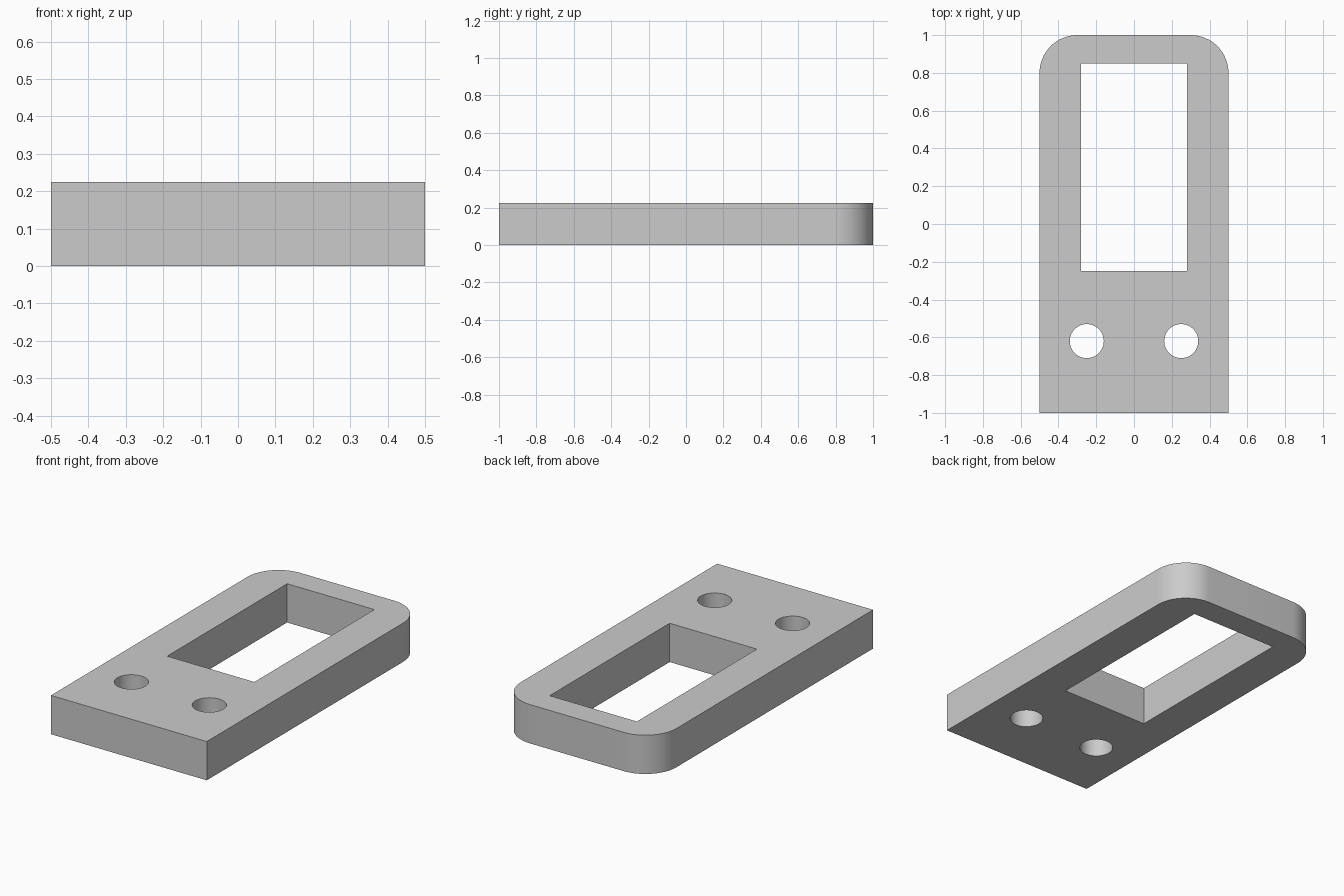
import bpy
import bmesh
from math import cos, sin, pi, radians

if "Cube" in bpy.data.objects:
    bpy.data.objects.remove(bpy.data.objects["Cube"], do_unlink=True)

HEIGHT = 0.225
HALF_WIDTH, HALF_LENGTH, CORNER = 0.5, 1.0, 0.2

grey = bpy.data.materials.new("plain grey")
grey.use_nodes = True
colour = (0.6, 0.6, 0.6, 1)
grey.diffuse_color = colour
grey.node_tree.nodes["Principled BSDF"].inputs["Base Color"].default_value = colour


def arc(cx, cy, radius, start, end, steps):
    """Points along an arc, both ends included."""
    angles = [start + (end - start) * i / steps for i in range(steps + 1)]
    return [(cx + radius * cos(a), cy + radius * sin(a)) for a in angles]


def prism(name, outline, bottom, top):
    """Extrude a counter-clockwise outline between two heights."""
    bm = bmesh.new()
    base = bm.faces.new([bm.verts.new((x, y, bottom)) for x, y in outline])
    up = bmesh.ops.extrude_face_region(bm, geom=[base], use_keep_orig=True)["geom"]
    verts = [v for v in up if isinstance(v, bmesh.types.BMVert)]
    bmesh.ops.translate(bm, verts=verts, vec=(0, 0, top - bottom))
    bmesh.ops.recalc_face_normals(bm, faces=bm.faces)
    mesh = bpy.data.meshes.new(name)
    bm.to_mesh(mesh)
    bm.free()
    mesh.materials.append(grey)
    obj = bpy.data.objects.new(name, mesh)
    bpy.context.collection.objects.link(obj)
    return obj


# Plate: square front corners, rounded back corners
cx, cy = HALF_WIDTH - CORNER, HALF_LENGTH - CORNER
outline = [(-HALF_WIDTH, -HALF_LENGTH), (HALF_WIDTH, -HALF_LENGTH)]
outline += arc(cx, cy, CORNER, 0, pi / 2, 16)
outline += arc(-cx, cy, CORNER, pi / 2, pi, 16)
plate = prism("slotted_plate", outline, 0, HEIGHT)

# Cutters: rectangular window and two round bolt holes
window = [(-0.28, -0.25), (0.28, -0.25), (0.28, 0.85), (-0.28, 0.85)]
cutters = [prism("window_cutter", window, -0.1, HEIGHT + 0.1)]
for side, x in (("left", 0.25), ("right", -0.25)):
    circle = arc(x, -0.62, 0.09, 0, 2 * pi, 48)[:-1]
    cutters.append(prism(side + "_hole_cutter", circle, -0.1, HEIGHT + 0.1))

bpy.ops.object.select_all(action="DESELECT")
plate.select_set(True)
bpy.context.view_layer.objects.active = plate
for cutter in cutters:
    cutter.hide_render = True
    cut = plate.modifiers.new(cutter.name, "BOOLEAN")
    cut.operation = "DIFFERENCE"
    cut.solver = "EXACT"
    cut.object = cutter
    bpy.ops.object.modifier_apply(modifier=cut.name)
    bpy.data.objects.remove(cutter, do_unlink=True)

bpy.ops.object.shade_smooth_by_angle(angle=radians(30))
